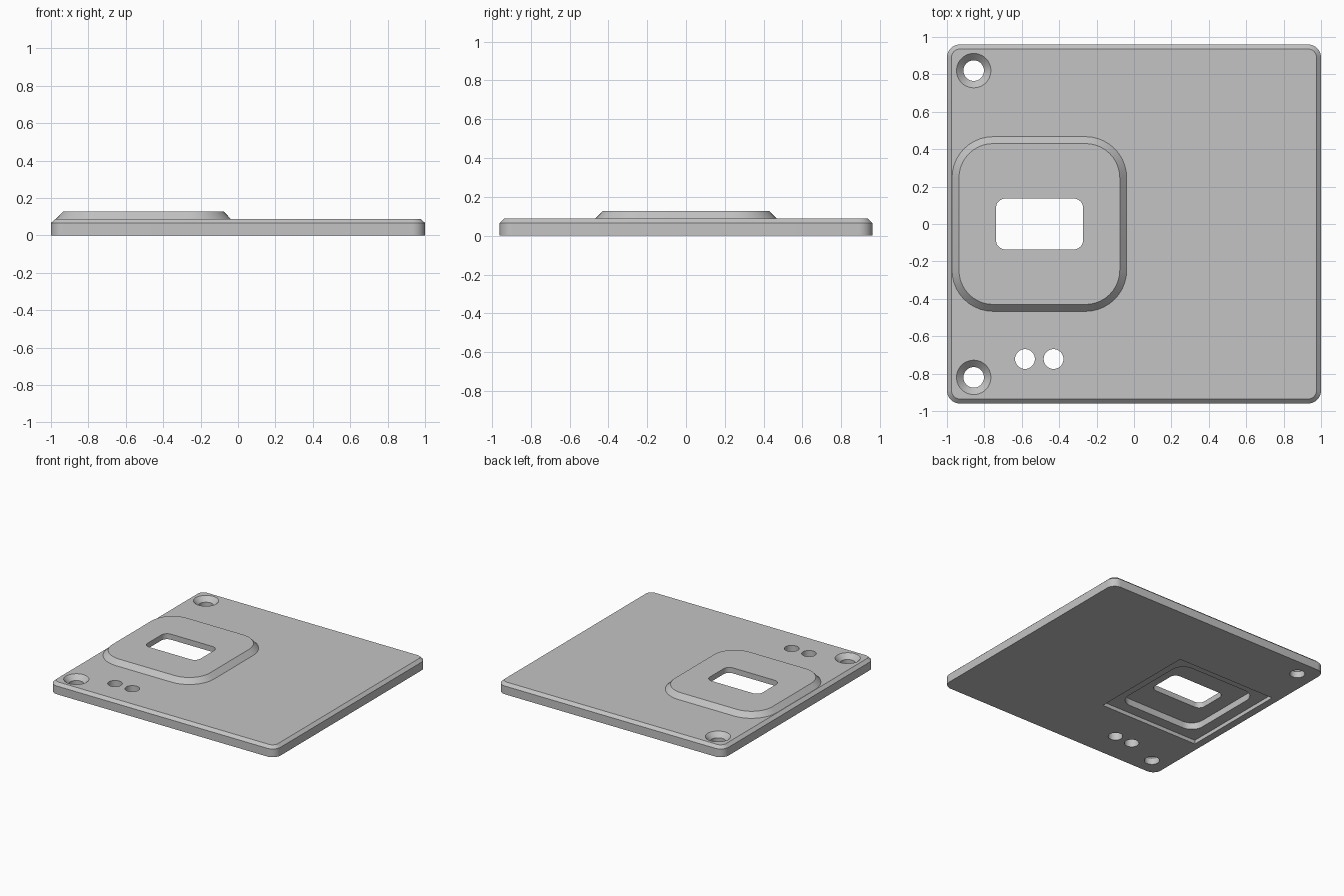
import bpy
import bmesh
import math

cube = bpy.data.objects.get("Cube")
if cube:
    bpy.data.objects.remove(cube, do_unlink=True)

grey = bpy.data.materials.new("plain grey")
grey.use_nodes = True
colour = (0.55, 0.55, 0.55, 1)
grey.diffuse_color = colour
grey.node_tree.nodes["Principled BSDF"].inputs["Base Color"].default_value = colour


def outline(hx, hy, r, steps):
    """Rounded rectangle, counter-clockwise; a circle when hx = hy = r."""
    points = []
    for corner, (sx, sy) in enumerate([(1, 1), (-1, 1), (-1, -1), (1, -1)]):
        for i in range(steps + 1):
            a = math.pi / 2 * (corner + i / steps)
            points.append((sx * (hx - r) + r * math.cos(a),
                           sy * (hy - r) + r * math.sin(a)))
    return points


def loft(name, x, y, rings, steps=10):
    """Closed solid through stacked outlines (half x, half y, radius, z)."""
    bm = bmesh.new()
    loops = [[bm.verts.new((x + px, y + py, z)) for px, py in outline(hx, hy, r, steps)]
             for hx, hy, r, z in rings]
    n = len(loops[0])
    for low, high in zip(loops, loops[1:]):
        for i in range(n):
            j = (i + 1) % n
            bm.faces.new((low[i], low[j], high[j], high[i]))
    bm.faces.new(loops[0][::-1])
    bm.faces.new(loops[-1])
    bmesh.ops.remove_doubles(bm, verts=bm.verts, dist=1e-5)
    bmesh.ops.recalc_face_normals(bm, faces=bm.faces)
    mesh = bpy.data.meshes.new(name)
    bm.to_mesh(mesh)
    bm.free()
    mesh.materials.append(grey)
    obj = bpy.data.objects.new(name, mesh)
    bpy.context.collection.objects.link(obj)
    return obj


def combine(target, other, operation):
    """Apply a boolean and discard the helper."""
    bpy.context.view_layer.objects.active = target
    mod = target.modifiers.new(operation.lower(), 'BOOLEAN')
    mod.operation = operation
    mod.solver = 'EXACT'
    mod.object = other
    bpy.ops.object.modifier_apply(modifier=mod.name)
    bpy.data.objects.remove(other, do_unlink=True)


def round_ring(r, z):
    return (r, r, r, z)


TOP = 0.088
PAD_X = -0.506

# Base plate with a chamfered upper rim
plate = loft("cover_plate", 0, 0, [(1, 0.96, 0.07, 0), (1, 0.96, 0.07, 0.066),
                                   (0.976, 0.936, 0.046, TOP)])

# Raised pad with sloping sides
pad = loft("raised_pad", PAD_X, 0, [(0.467, 0.467, 0.22, 0.06), (0.467, 0.467, 0.22, TOP),
                                    (0.43, 0.43, 0.183, 0.127)])
combine(plate, pad, 'UNION')

# Shallow square recess and deeper pocket under the pad
recess = loft("recess_cutter", PAD_X, 0, [(0.435, 0.435, 0.002, -0.1),
                                          (0.435, 0.435, 0.002, 0.03)], 1)
pocket = loft("pocket_cutter", PAD_X, 0, [(0.35, 0.35, 0.1, -0.1), (0.35, 0.35, 0.1, 0.083)])

# Window through the pad
window = loft("window_cutter", PAD_X + 0.001, 0, [(0.233, 0.136, 0.05, -0.1),
                                                  (0.233, 0.136, 0.05, 0.3)])
cutters = [recess, pocket, window]

# Countersunk screw holes
for side in (-1, 1):
    cutters.append(loft("screw_hole_cutter", -0.857, side * 0.82,
                        [round_ring(0.055, -0.1), round_ring(0.055, TOP - 0.037),
                         round_ring(0.092, TOP), round_ring(0.092, 0.2)]))

# Pair of plain small holes
for x in (-0.583, -0.43):
    cutters.append(loft("small_hole_cutter", x, -0.722,
                        [round_ring(0.053, -0.1), round_ring(0.053, 0.2)]))

for cutter in cutters:
    combine(plate, cutter, 'DIFFERENCE')

# Smooth round walls, crisp edges
bpy.ops.object.select_all(action='DESELECT')
plate.select_set(True)
bpy.context.view_layer.objects.active = plate
bpy.ops.object.shade_smooth_by_angle(angle=math.radians(25))
